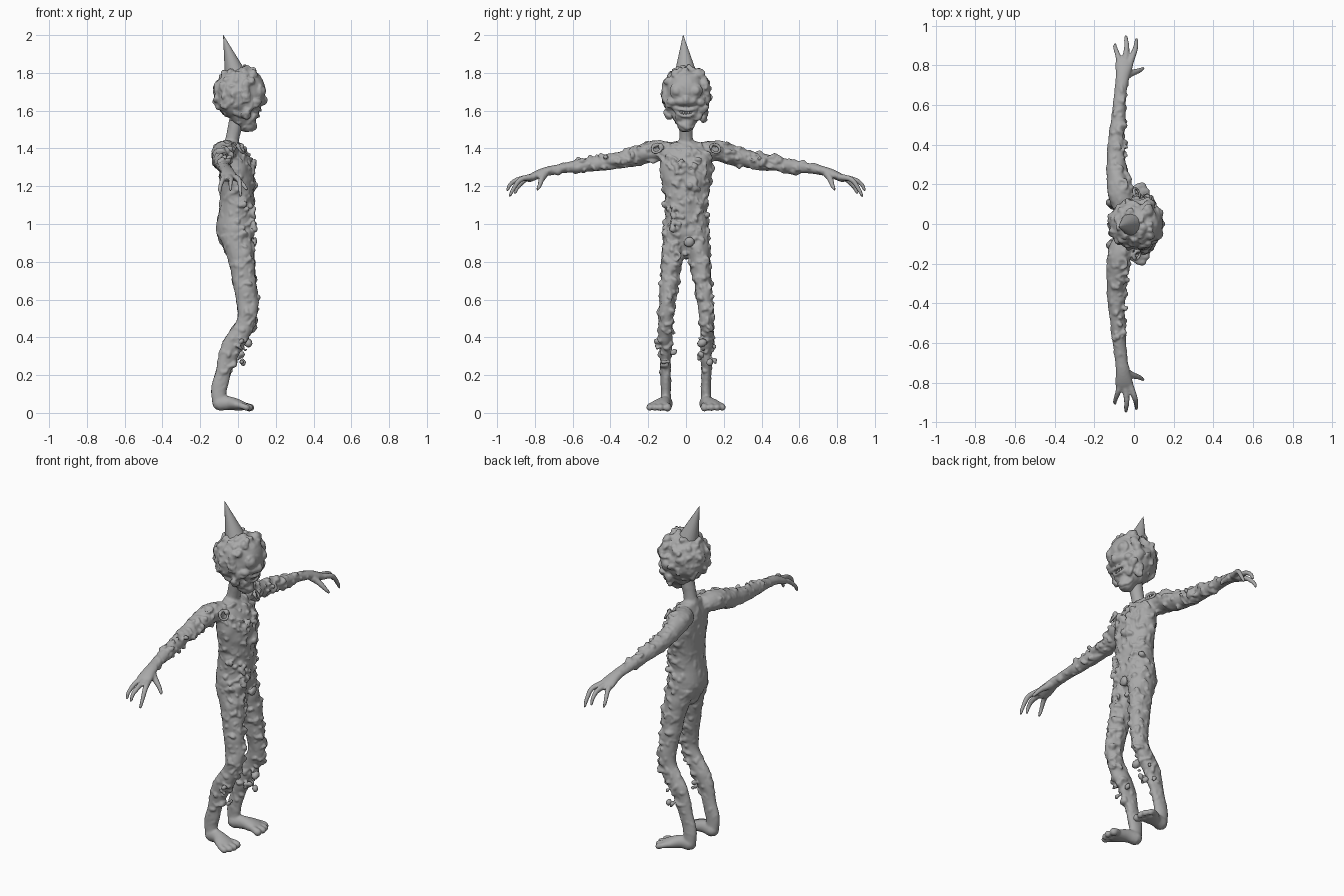
import bpy, bmesh, math, random
from mathutils import Vector, Matrix, noise

random.seed(4)
cube = bpy.data.objects.get("Cube")
if cube:
    bpy.data.objects.remove(cube)

mat = bpy.data.materials.new("plain grey")
mat.use_nodes = True
GREY = (0.4, 0.4, 0.4, 1)
mat.diffuse_color = GREY
mat.node_tree.nodes["Principled BSDF"].inputs["Base Color"].default_value = GREY


def spline(pts, steps=5):
    """Smooth list of rows running through the control rows."""
    p = [Vector(q) for q in pts]
    p = [2 * p[0] - p[1]] + p + [2 * p[-1] - p[-2]]
    out = []
    for a, b, c, d in zip(p, p[1:], p[2:], p[3:]):
        for i in range(steps):
            t = i / steps
            out.append(0.5 * (2 * b + (c - a) * t + (2 * a - 5 * b + 4 * c - d) * t * t
                              + (3 * b - a - 3 * c + d) * t ** 3))
    return out + [p[-2]]


def blob(bm, c, r, subdiv=3):
    """Ellipsoid with radii r."""
    m = Matrix.Translation(c) @ Matrix.Diagonal((*r, 1))
    bmesh.ops.create_icosphere(bm, subdivisions=subdiv, radius=1, matrix=m)


def tube(bm, pts, ref=(1, 0, 0), sides=20):
    """Limb through rows of x, y, z, radius along ref, radius across it."""
    rows = spline([q if len(q) == 5 else (*q, q[3]) for q in pts])
    cen = [Vector(r[:3]) for r in rows]
    rings = []
    for i, r in enumerate(rows):
        t = (cen[min(i + 1, len(cen) - 1)] - cen[max(i - 1, 0)]).normalized()
        a = Vector(ref)
        a = (a - t * a.dot(t)).normalized()
        b = t.cross(a)
        rings.append([bm.verts.new(cen[i] + a * r[3] * math.cos(w) + b * r[4] * math.sin(w))
                      for w in (k * math.tau / sides for k in range(sides))])
    for lo, hi in zip(rings, rings[1:]):
        for k in range(sides):
            n = (k + 1) % sides
            bm.faces.new((lo[k], lo[n], hi[n], hi[k]))
    bm.faces.new(rings[0][::-1])
    bm.faces.new(rings[-1])
    for i in (0, -1):
        blob(bm, cen[i], [min(rows[i][3:])] * 3, 2)


def ring(bm, c, axis, r, thick):
    """Raised round rim lying on the skin."""
    q = Vector(axis).to_track_quat("Z", "Y")
    n, m, v = 16, 8, []
    for i in range(n):
        a = math.tau * i / n
        for j in range(m):
            b = math.tau * j / m
            w = r + thick * math.cos(b)
            v.append(bm.verts.new(Vector(c) + q @ Vector((w * math.cos(a), w * math.sin(a), thick * math.sin(b)))))
    for i in range(n):
        for j in range(m):
            k, l = (i + 1) % n, (j + 1) % m
            bm.faces.new((v[i * m + j], v[k * m + j], v[k * m + l], v[i * m + l]))


def fuse(name, bm, voxel, roughness):
    """Melt the pieces into one skin, then roughen it along its normals."""
    me = bpy.data.meshes.new(name + "_pieces")
    bm.to_mesh(me)
    bm.free()
    ob = bpy.data.objects.new(name, me)
    bpy.context.collection.objects.link(ob)
    mod = ob.modifiers.new("fuse", "REMESH")
    mod.mode, mod.voxel_size = "VOXEL", voxel
    mod = ob.modifiers.new("soften", "SMOOTH")
    mod.factor, mod.iterations = 0.5, 3
    dg = bpy.context.evaluated_depsgraph_get()
    skin = bpy.data.meshes.new_from_object(ob.evaluated_get(dg))
    ob.modifiers.clear()
    ob.data = skin
    bpy.data.meshes.remove(me)
    shift = []
    for v in skin.vertices:
        p, n = v.co, v.normal
        d = 0.35 * noise.noise(p * 17) + 1.3 * max(0, noise.noise(p * 30) - 0.12) \
            - 0.6 * max(0, noise.noise(p * 24 + Vector((9, 4, 7))) - 0.25)
        shift.append(n * d * roughness(p, n))
    for v, s in zip(skin.vertices, shift):
        v.co += s
    skin.materials.clear()
    skin.materials.append(mat)
    skin.shade_smooth()
    return ob


def clamp(v):
    return max(0, min(1, v))


# Body: trunk and neck
bm = bmesh.new()
tube(bm, [(-.01, 0, .88, .07, .1), (-.015, 0, .96, .1, .12), (-.01, 0, 1.06, .092, .11),
          (-.005, 0, 1.16, .09, .118), (-.01, 0, 1.28, .09, .138), (-.025, 0, 1.37, .072, .135),
          (-.035, 0, 1.42, .045, .09), (-.035, 0, 1.44, .035, .045)], sides=32)
tube(bm, [(-.04, 0, 1.38, .05), (-.03, 0, 1.45, .036), (-.005, 0, 1.56, .04)])

for s in (1, -1):
    # Legs
    tube(bm, [(-.01, s * .06, .95, .09, .06), (.015, s * .073, .82, .068, .058), (.035, s * .09, .68, .06, .047),
              (.05, s * .105, .54, .052, .04), (.035, s * .108, .46, .05, .038), (-.035, s * .11, .35, .052, .033),
              (-.075, s * .108, .22, .042, .027), (-.1, s * .107, .13, .042, .026), (-.1, s * .107, .05, .036, .028)])
    # Feet and toes
    tube(bm, [(-.1, s * .105, .05, .036, .04), (-.05, s * .115, .052, .034, .036),
              (0, s * .135, .042, .052, .03), (.03, s * .15, .036, .05, .022)], ref=(0, 1, 0))
    for y, x, r in ((.098, .06, .022), (.135, .068, .019), (.165, .062, .018), (.192, .045, .018)):
        tube(bm, [(.01, s * (y * .7 + .045), .04, r), (x - .02, s * y, .036, r * .85), (x, s * y, .028, r)],
             ref=(0, 1, 0), sides=12)
    # Arms and palms
    tube(bm, [(-.05, s * .09, 1.385, .06, .05), (-.075, s * .17, 1.385, .06, .055), (-.088, s * .28, 1.355, .05, .05),
              (-.09, s * .4, 1.33, .042, .043), (-.08, s * .52, 1.312, .037, .036), (-.068, s * .65, 1.295, .032, .027),
              (-.058, s * .74, 1.278, .034, .024), (-.05, s * .8, 1.255, .045, .022), (-.045, s * .83, 1.238, .04, .018)])
    # Fingers and thumb
    for x, y, z in ((-.095, .905, 1.165), (-.04, .945, 1.18), (.012, .932, 1.15)):
        base = -.047 + x * .45 + .02
        tube(bm, [(base, s * .81, 1.25, .018), (x * .8 - .005, s * (y - .055), 1.235, .014),
                  (x, s * (y - .015), z + .03, .011), (x, s * y, z, .008)], sides=12)
    tube(bm, [(-.04, s * .75, 1.265, .022), (.0, s * .765, 1.235, .016), (.03, s * .775, 1.205, .012),
              (.045, s * .785, 1.185, .009)], ref=(0, 0, 1), sides=12)
    # Shoulder rims and flaking patches down the outer arm
    ring(bm, (.015, s * .155, 1.4), (.8, s * .3, .5), .026, .009)
    ring(bm, (-.06, s * .2, 1.43), (0, s * .2, 1), .025, .008)
    for i in range(26):
        y, a = random.uniform(.14, .6), random.uniform(-.6, 2.6)
        r = .056 - .045 * y
        blob(bm, (-.082 + r * math.cos(a), s * y, 1.405 - .17 * y + r * math.sin(a)),
             [random.uniform(.008, .015) for k in range(3)], 2)
    # Warts on the shins and thighs
    for i in range(26):
        z, a = random.uniform(.25, .85), random.uniform(-1.7, 1.7)
        x = .02 + .03 * clamp((.85 - z) / .3) - .33 * max(0, .5 - z)
        blob(bm, (x + .05 * math.cos(a), s * (.11 - .05 * max(0, z - .5) / .4) + .042 * math.sin(a), z),
             [random.uniform(.008, .015) for k in range(3)], 2)

# Chest rims and belly warts
for y, z, r in ((-.03, 1.29, .02), (.025, 1.29, .018), (-.05, 1.06, .022), (-.055, .99, .018), (-.05, .83, .02)):
    ring(bm, (.082, y, z), (1, y, 0), r, .008)
for i in range(60):
    z, a = random.uniform(.9, 1.36), random.uniform(-1.6, 1.6)
    blob(bm, (-.01 + .09 * math.cos(a), .115 * math.sin(a), z), [random.uniform(.01, .018) for k in range(3)], 2)


def body_rough(p, n):
    front = .25 + .75 * clamp(n.x + .6)
    calm = clamp((.76 - abs(p.y)) / .15) * clamp((p.z - .1) / .15) * clamp((1.46 - p.z) / .06)
    return .024 * front * calm + .001


fuse("body", bm, .0065, body_rough)

# Head: skull, overhanging face and jaw
bm = bmesh.new()
blob(bm, (.0, 0, 1.69), (.125, .125, .14), 4)
blob(bm, (.045, 0, 1.705), (.1, .105, .115), 4)
tube(bm, [(.0, 0, 1.63, .08, .09), (.035, 0, 1.57, .07, .075), (.055, 0, 1.53, .045, .045)])
blob(bm, (.075, 0, 1.65), (.075, .082, .035))
blob(bm, (.13, 0, 1.655), (.028, .022, .028))
for s in (1, -1):
    # Eyes with lids, cheeks
    blob(bm, (.122, s * .05, 1.705), (.026, .03, .03))
    ring(bm, (.126, s * .05, 1.705), (1, s * .3, 0), .034, .007)
    blob(bm, (.09, s * .075, 1.645), (.035, .028, .025))
# Wide grin
for drop, depth, r in ((0, .118, .009), (.032, .108, .009)):
    tube(bm, [(depth - 5 * y * y, y, 1.602 + 4.5 * y * y - drop * (1 - (y / .085) ** 2), r)
              for y in (-.085, -.055, -.02, .02, .055, .085)], ref=(0, 0, 1), sides=10)
# Shaggy fringe around the face and over the crown
for i in range(44):
    a = math.tau * i / 44
    r = random.uniform(.016, .027)
    blob(bm, (random.uniform(.03, .085), .109 * math.cos(a), 1.69 + .125 * math.sin(a)), (r, r, r * 1.1), 2)
for i in range(50):
    a, h = random.uniform(1.4, 4.9), random.uniform(-.45, .9)
    w = math.sqrt(1 - h * h)
    r = random.uniform(.012, .022)
    blob(bm, (.115 * w * math.cos(a), .115 * w * math.sin(a), 1.69 + .135 * h), (r, r, r), 2)
for y, z in ((.1, 1.59), (.09, 1.565), (-.095, 1.58)):
    blob(bm, (.045, y, z), (.022, .018, .028), 2)


def head_rough(p, n):
    face = clamp((p.x - .08) / .03) * clamp((.1 - abs(p.y)) / .03)
    return .02 * (1 - .8 * face)


fuse("head", bm, .0065, head_rough)

# Teeth between the lips
bm = bmesh.new()
for i in range(9):
    y = (i - 4) * .013
    blob(bm, (.106 - 5 * y * y, y, 1.589 + 3 * y * y), (.007, .006, .011), 2)
me = bpy.data.meshes.new("teeth")
bm.to_mesh(me)
bm.free()
me.materials.append(mat)
me.shade_smooth()
bpy.context.collection.objects.link(bpy.data.objects.new("teeth", me))

# Pointed cone on the crown, leaning back
bm = bmesh.new()
bmesh.ops.create_cone(bm, cap_ends=True, segments=24, radius1=.064, radius2=.001, depth=.22)
bmesh.ops.translate(bm, verts=bm.verts, vec=(0, 0, .11))
for v in bm.verts:
    t = v.co.z / .22
    v.co.x += -.005 - .073 * t
    v.co.y += -.015 * t
    v.co.z += 1.78
me = bpy.data.meshes.new("cone_hat")
bm.to_mesh(me)
bm.free()
me.materials.append(mat)
hat = bpy.data.objects.new("cone_hat", me)
bpy.context.collection.objects.link(hat)
bpy.context.view_layer.objects.active = hat
hat.select_set(True)
bpy.ops.object.shade_smooth_by_angle(angle=math.radians(40))
